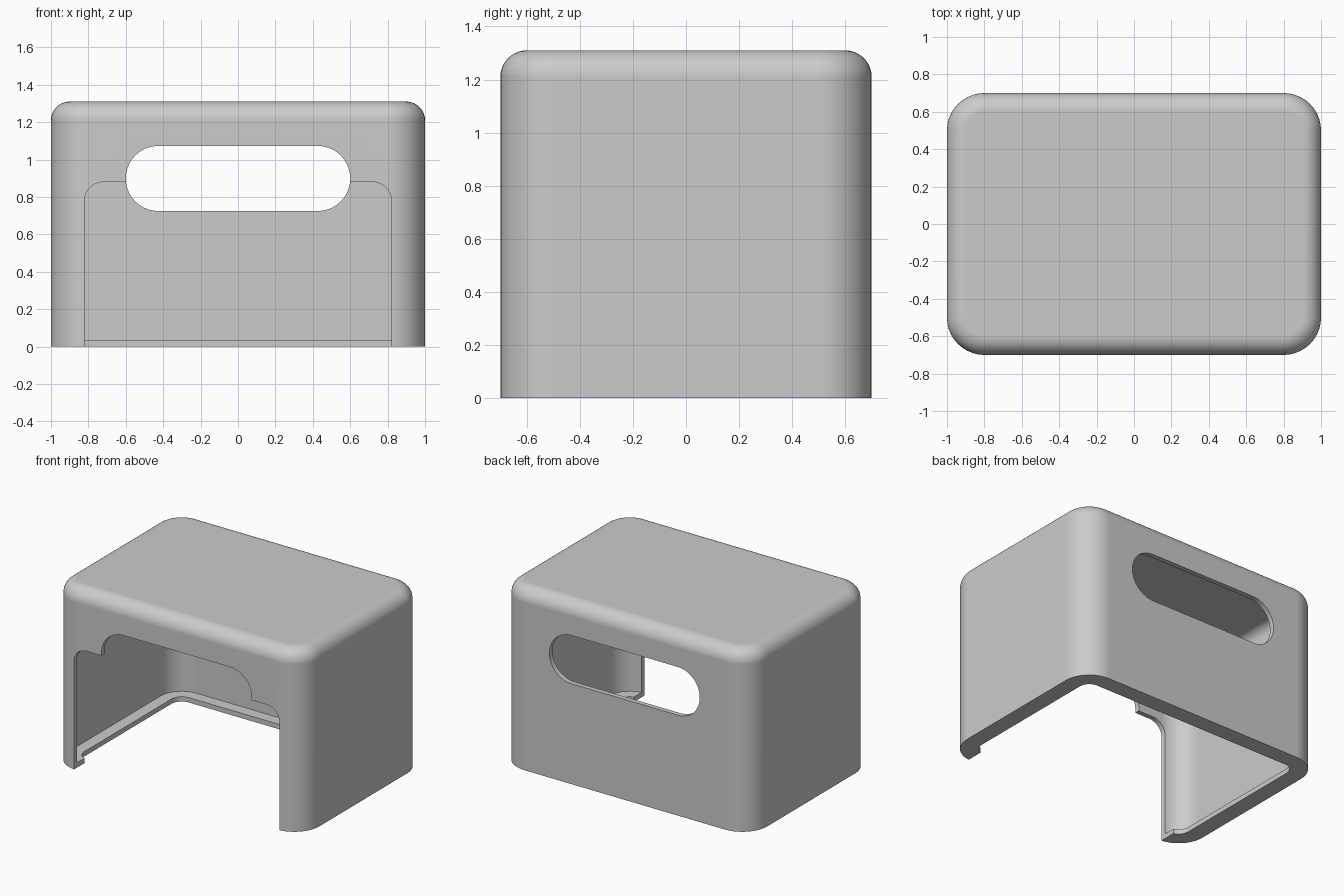
import bpy
import bmesh
from math import sin, cos, pi

if "Cube" in bpy.data.objects:
    bpy.data.objects.remove(bpy.data.objects["Cube"])

HALF_X, HALF_Y, HEIGHT = 1.0, 0.7, 1.31
CORNER, FILLET = 0.2, 0.1       # upright corner radius, top edge radius
WALL, LIP = 0.035, 0.12         # wall thickness, total width of the bottom lip
STEPS = 10

grey = bpy.data.materials.new("light grey")
grey.use_nodes = True
grey.diffuse_color = (0.6, 0.6, 0.6, 1)
grey.node_tree.nodes["Principled BSDF"].inputs["Base Color"].default_value = (0.6, 0.6, 0.6, 1)


def rounded_rect(half_w, half_h, radius, steps=STEPS):
    """Outline of a rounded rectangle, counter-clockwise."""
    points = []
    for k, (sx, sy) in enumerate(((1, 1), (-1, 1), (-1, -1), (1, -1))):
        for i in range(steps + 1):
            a = (k + i / steps) * pi / 2
            points.append((sx * (half_w - radius) + radius * cos(a),
                           sy * (half_h - radius) + radius * sin(a)))
    return points


def loft(name, rings):
    """Solid skinned through equal rings and capped at both ends."""
    bm = bmesh.new()
    loops = [[bm.verts.new(p) for p in ring] for ring in rings]
    for low, high in zip(loops, loops[1:]):
        n = len(low)
        for i in range(n):
            j = (i + 1) % n
            bm.faces.new((low[i], low[j], high[j], high[i]))
    bm.faces.new(loops[0])
    bm.faces.new(loops[-1])
    bmesh.ops.remove_doubles(bm, verts=bm.verts[:], dist=1e-5)
    bmesh.ops.recalc_face_normals(bm, faces=bm.faces[:])
    mesh = bpy.data.meshes.new(name)
    bm.to_mesh(mesh)
    bm.free()
    mesh.materials.append(grey)
    obj = bpy.data.objects.new(name, mesh)
    bpy.context.collection.objects.link(obj)
    return obj


def fillet(inset, radius, top):
    """Inset and height pairs rounding a wall over into a flat top."""
    angles = [i / STEPS * pi / 2 for i in range(STEPS + 1)]
    return [(inset + radius * (1 - cos(a)), top - radius * (1 - sin(a))) for a in angles]


# Shell: one profile from the outer top, down, round the lip and up the inside
outside = fillet(0, FILLET, HEIGHT)[::-1] + [(0, 0)]
inside = [(LIP, 0), (LIP, WALL), (WALL, WALL)] + fillet(WALL, FILLET - WALL, HEIGHT - WALL)
cover = loft("cover", [
    [(x, y, z) for x, y in rounded_rect(HALF_X - d, HALF_Y - d, CORNER - d)]
    for d, z in outside + inside])


def cut(name, outline, z, y_from, y_to):
    """Cut an upright outline through the cover along y."""
    cutter = loft(name, [[(x, y, z + h) for x, h in outline] for y in (y_from, y_to)])
    cutter.hide_render = True
    boolean = cover.modifiers.new(name, 'BOOLEAN')
    boolean.operation = 'DIFFERENCE'
    boolean.solver = 'EXACT'
    boolean.object = cutter
    bpy.context.view_layer.objects.active = cover
    bpy.ops.object.modifier_apply(modifier=name)
    bpy.data.objects.remove(cutter)


# Handle slot through front and back, doorway through the front only
cut("handle_slot", rounded_rect(0.6, 0.174, 0.1739), 0.899, -1, 1)
cut("front_opening", rounded_rect(0.82, 0.88, 0.1), 0, -1, -0.45)

# Smooth rounded edges, flat broad faces
bpy.ops.object.select_all(action='DESELECT')
cover.select_set(True)
bpy.context.view_layer.objects.active = cover
bpy.ops.object.shade_smooth_by_angle(angle=pi / 6)
weighted = cover.modifiers.new("even_shading", 'WEIGHTED_NORMAL')
weighted.keep_sharp = True
